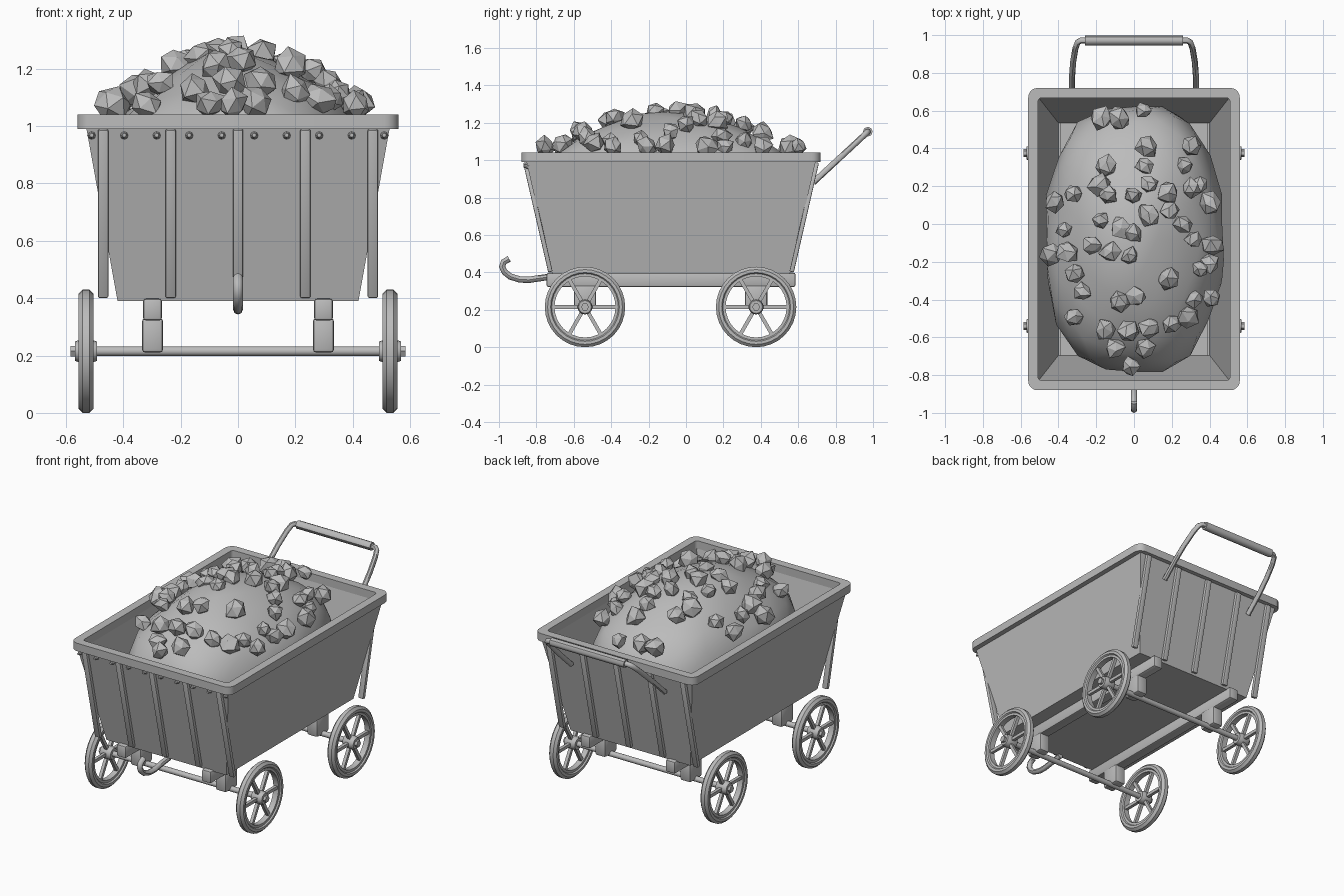
import bpy, bmesh, math, random
from mathutils import Vector, Matrix

if "Cube" in bpy.data.objects:
    bpy.data.objects.remove(bpy.data.objects["Cube"])

random.seed(4)
CY = -0.08                      # centre of the tub along y
AXLES = (-0.54, 0.375)          # axle positions along y
steel = bpy.data.materials.new("plain grey")
steel.diffuse_color = (0.5, 0.5, 0.5, 1)
steel.use_nodes = True
steel.node_tree.nodes["Principled BSDF"].inputs["Base Color"].default_value = steel.diffuse_color


def finish(ob, smooth=None):
    ob.data.materials.clear()
    ob.data.materials.append(steel)
    if smooth:
        bpy.ops.object.select_all(action='DESELECT')
        ob.select_set(True)
        bpy.context.view_layer.objects.active = ob
        bpy.ops.object.shade_smooth_by_angle(angle=math.radians(smooth))
    return ob


def from_bm(name, bm, smooth=None):
    bmesh.ops.recalc_face_normals(bm, faces=bm.faces)
    me = bpy.data.meshes.new(name)
    bm.to_mesh(me)
    bm.free()
    ob = bpy.data.objects.new(name, me)
    bpy.context.collection.objects.link(ob)
    return finish(ob, smooth)


def loft(name, loops, ring=False, smooth=None):
    """Skin a list of point loops; a ring joins the last loop to the first."""
    bm = bmesh.new()
    vs = [[bm.verts.new(p) for p in loop] for loop in loops]
    n = len(vs[0])
    for a, b in zip(vs, vs[1:] + (vs[:1] if ring else [])):
        for i in range(n):
            j = (i + 1) % n
            bm.faces.new((a[i], a[j], b[j], b[i]))
    if not ring:
        bm.faces.new(vs[0])
        bm.faces.new(vs[-1])
    return from_bm(name, bm, smooth)


def rect(hx, hy, z, r=0.0):
    """Rectangle loop around the tub centre, with optional round corners."""
    pts = []
    for q, (sx, sy) in enumerate(((1, 1), (-1, 1), (-1, -1), (1, -1))):
        for k in range(6 if r else 1):
            a = math.pi / 2 * (q + k / 5)
            pts.append((sx * (hx - r) + r * math.cos(a),
                        CY + sy * (hy - r) + r * math.sin(a), z))
    return pts


def box(name, center, size, rot=None, bevel=0):
    bm = bmesh.new()
    bmesh.ops.create_cube(bm, size=1)
    bmesh.ops.scale(bm, vec=size, verts=bm.verts)
    if bevel:
        bmesh.ops.bevel(bm, geom=bm.edges[:], offset=bevel, segments=2, affect='EDGES', profile=0.5)
    if rot:
        bmesh.ops.transform(bm, matrix=rot, verts=bm.verts)
    bmesh.ops.translate(bm, vec=center, verts=bm.verts)
    return from_bm(name, bm, 35 if bevel else None)


def turned(name, profile, y, z, x0=0, ring=False, n=32):
    """Revolve (x, radius) pairs around an axle along x."""
    loops = [[(x0 + x, y + r * math.cos(2 * math.pi * i / n), z + r * math.sin(2 * math.pi * i / n))
              for i in range(n)] for x, r in profile]
    return loft(name, loops, ring, 40)


def tube(name, pts, radius):
    cu = bpy.data.curves.new(name, 'CURVE')
    cu.dimensions = '3D'
    cu.bevel_depth = radius
    cu.bevel_resolution = 2
    cu.use_fill_caps = True
    sp = cu.splines.new('POLY')
    sp.points.add(len(pts) - 1)
    for p, co in zip(sp.points, pts):
        p.co = (*co, 1)
    ob = bpy.data.objects.new(name, cu)
    bpy.context.collection.objects.link(ob)
    bpy.ops.object.select_all(action='DESELECT')
    ob.select_set(True)
    bpy.context.view_layer.objects.active = ob
    bpy.ops.object.convert(target='MESH')
    return finish(bpy.context.view_layer.objects.active, 45)


# Tub with sloping walls, open at the top, and its rounded rim
loft("tub", [rect(0.42, 0.635, 0.39), rect(0.53, 0.775, 1.0),
             rect(0.51, 0.755, 1.0), rect(0.40, 0.615, 0.42)])
loft("tub_rim", [rect(0.56, 0.80, 0.99, 0.05), rect(0.56, 0.80, 1.04, 0.05),
                 rect(0.508, 0.748, 1.04, 0.02), rect(0.508, 0.748, 0.99, 0.02)], True, 35)
box("floor_plate", (0, CY, 0.425), (0.78, 1.23, 0.012))

# Upright ribs on both end walls, following the slope
lean = math.atan2(0.14, 0.61)
for s in (-1, 1):
    for x in (-0.47, -0.235, 0, 0.235, 0.47):
        box("wall_rib", (x, CY + s * 0.712, 0.695), (0.036, 0.024, 0.6),
            Matrix.Rotation(-s * lean, 4, 'X'), 0.005)

# Small bolts under the front rim
for k in range(10):
    bm = bmesh.new()
    bmesh.ops.create_cone(bm, cap_ends=True, segments=8, radius1=0.016, radius2=0.007, depth=0.03,
                          matrix=Matrix.Translation((-0.51 + k * 0.1133, CY - 0.775, 0.968))
                          @ Matrix.Rotation(math.pi / 2, 4, 'X'))
    from_bm("rim_bolt", bm)

# Chassis rails and axle blocks
for s in (-1, 1):
    box("chassis_rail", (s * 0.298, CY, 0.36), (0.066, 1.33, 0.076), None, 0.01)
    for y in AXLES:
        box("axle_block", (s * 0.298, y, 0.27), (0.074, 0.12, 0.12), None, 0.012)

# Axles and spoked wheels
R = 0.215
for y in AXLES:
    turned("axle", [(-0.57, 0.017), (0.57, 0.017)], y, R, n=12)
    for s in (-1, 1):
        x = s * 0.53
        turned("wheel_rim", [(-0.018, 0.163), (-0.018, 0.178), (-0.026, 0.184), (-0.026, 0.2),
                             (-0.012, R), (0.012, R), (0.026, 0.2), (0.026, 0.184),
                             (0.018, 0.178), (0.018, 0.163)], y, R, x, True)
        turned("wheel_hub", [(-0.038, 0.034), (-0.02, 0.04), (0.02, 0.04), (0.038, 0.034)],
               y, R, x, n=16)
        turned("hub_nut", [(-0.016, 0.021), (0.016, 0.021)], y, R, s * 0.568, n=6)
        for k in range(6):
            a = k * math.pi / 3
            box("wheel_spoke", (x, y + 0.1 * math.cos(a), R + 0.1 * math.sin(a)),
                (0.02, 0.14, 0.02), Matrix.Rotation(a, 4, 'X'))

# Towing hook at the front
tube("tow_hook", [(0, -0.69, 0.38), (0, -0.76, 0.372), (0, -0.84, 0.36), (0, -0.89, 0.362),
                  (0, -0.94, 0.378), (0, -0.97, 0.402), (0, -0.983, 0.43),
                  (0, -0.975, 0.455), (0, -0.945, 0.472)], 0.017)

# Push handle at the back
side = [(0.328, 0.68, 0.88), (0.328, 0.78, 0.973), (0.322, 0.86, 1.047),
        (0.31, 0.93, 1.112), (0.298, 0.962, 1.142), (0.28, 0.972, 1.152)]
tube("handle_bar", side + [(-x, y, z) for x, y, z in reversed(side)], 0.016)
tube("handle_grip", [(-0.26, 0.972, 1.152), (0.26, 0.972, 1.152)], 0.026)

# Heap filling the tub: lumpy ellipsoid kept inside the walls
bm = bmesh.new()
bmesh.ops.create_icosphere(bm, subdivisions=3, radius=1)
for v in bm.verts:
    f = 1 + 0.04 * math.sin(5 * v.co.x + 2) * math.cos(4 * v.co.y) + random.uniform(-0.025, 0.015)
    x, y, z = v.co.x * 0.49 * f, v.co.y * 0.74 * f, max(0.435, 0.8 + 0.45 * v.co.z * f)
    t = (min(z, 1.0) - 0.42) / 0.58
    hx, hy = 0.395 + 0.11 * t, 0.61 + 0.14 * t
    v.co = (max(-hx, min(hx, x)), CY + max(-hy, min(hy, y)), z)
from_bm("heap", bm, 60)

# Loose lumps on the heap (x, y in hundredths)
spots = [(-17, 56), (-8, 56), (5, 60), (7, 41), (6, 31), (30, 41), (27, 31), (-15, 31), (-18, 21),
         (-14, 16), (0, 15), (8, 21), (-32, 16), (-42, 12), (-37, -3), (-35, -15), (-44, -16),
         (-18, 2), (-7, -2), (-22, -11), (-13, -15), (-2, -17), (-1, -5), (8, 5), (19, 7),
         (18, 16), (30, 19), (35, 21), (26, 0), (40, 11), (32, -8), (42, -11), (40, -21),
         (35, -24), (-31, -26), (-27, -36), (-32, -49), (-8, -41), (1, -38), (18, -29),
         (32, -40), (41, -39), (28, -49), (20, -53), (8, -55), (-3, -57), (-15, -56),
         (6, -66), (-10, -66), (-2, -75)]
for px, py in spots:
    x, y = px / 100, py / 100
    d2 = (x / 0.49) ** 2 + ((y - CY) / 0.74) ** 2
    z = max(0.8 + 0.45 * math.sqrt(max(0, 1 - d2)) + 0.015, 1.075)
    size = random.uniform(0.045, 0.063)
    bm = bmesh.new()
    bmesh.ops.create_icosphere(bm, subdivisions=1, radius=size)
    spin = Matrix.Rotation(random.uniform(0, 6.28), 4, Vector((random.random(), random.random(), 0.3)))
    for v in bm.verts:
        v.co = spin @ (v.co * random.uniform(0.8, 1.2)) + Vector((x, y, z))
    from_bm("lump", bm)
